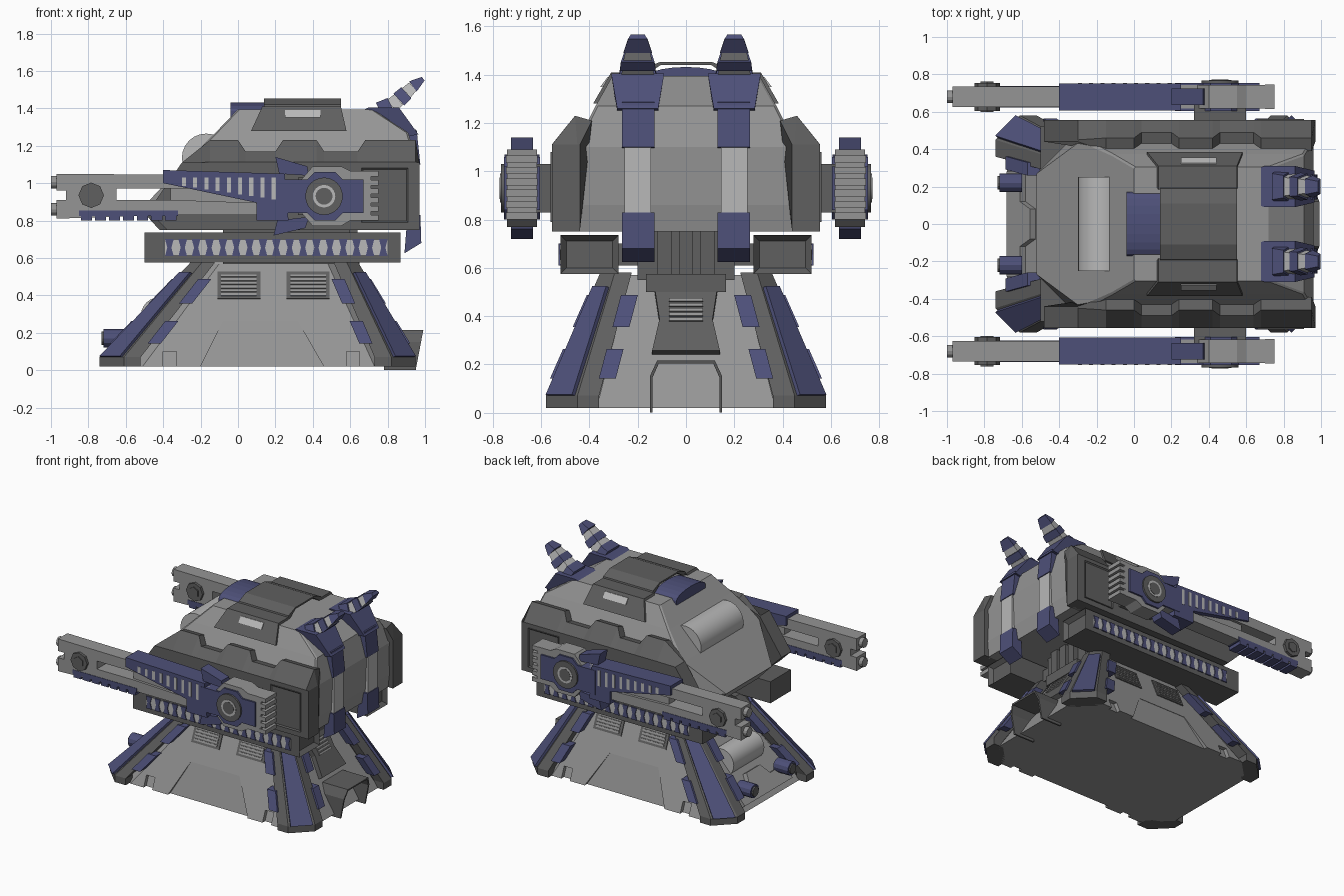
import bpy, bmesh, math
from mathutils import Vector, Matrix

if "Cube" in bpy.data.objects:
    bpy.data.objects.remove(bpy.data.objects["Cube"])

def mat(name, c):
    m = bpy.data.materials.new(name)
    m.diffuse_color = (*c, 1)
    m.use_nodes = True
    m.node_tree.nodes["Principled BSDF"].inputs["Base Color"].default_value = m.diffuse_color
    return m
BLUE = mat("navy", (0.075, 0.08, 0.19))
DARK = mat("dark_grey", (0.115, 0.115, 0.115))
LITE = mat("light_grey", (0.48, 0.48, 0.48))
GREY = mat("mid_grey", (0.30, 0.30, 0.30))

def finish(name, bm, m, mirror):
    me = bpy.data.meshes.new(name)
    bm.to_mesh(me); bm.free()
    o = bpy.data.objects.new(name, me)
    bpy.context.collection.objects.link(o)
    me.materials.append(m)
    if mirror:
        o.modifiers.new("mirror", 'MIRROR').use_axis = (False, True, False)
    return o

def loft(name, loops, m=GREY, mirror=False, inset=None):
    """Closed skin through equal-length loops; inset = (direction, thickness, depth)."""
    bm = bmesh.new()
    rows = [[bm.verts.new(p) for p in l] for l in loops]
    n = len(rows[0])
    for a, b in zip(rows, rows[1:]):
        for i in range(n):
            bm.faces.new((a[i], a[(i+1) % n], b[(i+1) % n], b[i]))
    bm.faces.new(rows[0]); bm.faces.new(rows[-1])
    bmesh.ops.recalc_face_normals(bm, faces=bm.faces)
    if inset:
        d = Vector(inset[0])
        fs = [f for f in bm.faces if f.normal.dot(d) > 0.9]
        bmesh.ops.inset_region(bm, faces=fs, thickness=inset[1], depth=0)
        for v in {v for f in fs for v in f.verts}:
            v.co -= d * inset[2]
    return finish(name, bm, m, mirror)

def plate(name, xz, y0, y1, m=GREY, mirror=True, inset=None):
    return loft(name, [[(x, y, z) for x, z in xz] for y in (y0, y1)], m, mirror, inset)

def box(name, x, y, z, m=GREY, mirror=False, inset=None):
    return loft(name, [[(a, y[0], z[0]), (a, y[1], z[0]), (a, y[1], z[1]), (a, y[0], z[1])] for a in x], m, mirror, inset)

def slab(name, pts, f, out, m=GREY, mirror=False):
    """Flat panel laid on a sloping face through mapping f, raised by vector out."""
    o = Vector(out)
    a = [Vector(f(*p)) for p in pts]
    return loft(name, [[p - o*0.6 for p in a], [p + o for p in a]], m, mirror)

def cyl(name, p, axis, r, d, m=GREY, mirror=False, seg=24):
    bm = bmesh.new()
    bmesh.ops.create_cone(bm, cap_ends=True, segments=seg, radius1=r, radius2=r, depth=d)
    rot = Matrix.Rotation(math.pi/2, 4, 'X' if axis == 'Y' else 'Y')
    bmesh.ops.transform(bm, matrix=Matrix.Translation(p) @ rot, verts=bm.verts)
    if seg > 12:
        for f in bm.faces:
            f.smooth = len(f.verts) == 4
        for e in bm.edges:
            e.smooth = all(f.smooth for f in e.link_faces)
    return finish(name, bm, m, mirror)

rect = lambda a, b, c, d: [(a, c), (b, c), (b, d), (a, d)]

# ---- base: chamfered frustum with notches cut into the long sides
def octo(x0, x1, y, c, z):
    return [(x0+c, -y, z), (x1-c, -y, z), (x1, c-y, z), (x1, y-c, z), (x1-c, y, z), (x0+c, y, z), (x0, y-c, z), (x0, c-y, z)]
base = loft("base_body", [octo(-.68, .90, .54, .17, .02), octo(-.18, .56, .31, .08, .57)])
front = lambda x, z: (x, -.54 + (z-.02)*.23/.55, z)
rear = lambda y, z: (.90 - (z-.02)*.34/.55, y, z)
nose = lambda y, z: (-.68 + (z-.02)*.50/.55, y, z)
cuts = [[(-.21, 0), (-.08, .26), (.32, .26), (.47, 0)], rect(-.40, -.33, 0, .10), rect(.58, .65, 0, .10)]
for i, c in enumerate(cuts):
    k = loft("notch_cutter_%d" % i, [[(x, -.8, z) for x, z in c], [(x, front(x, z)[1] + (.003 if i == 0 and z else .03), z) for x, z in c]], GREY, True)
    k.hide_render = True
    k.display_type = 'WIRE'
    b = base.modifiers.new("notch", 'BOOLEAN')
    b.operation = 'DIFFERENCE'; b.object = k; b.solver = 'EXACT'

# ---- corner legs with blue strips and edge clamps
for tag, s, xb, xt in (("nose", -1, -.74, -.25), ("rear", 1, .95, .64)):
    bot, top = (xb, -.58, .22, .13, .07), (xt, -.355, .13, .06, .58)
    def sec(X, Y, w, c, z):
        return [(X-s*w, Y+.08, z), (X-s*w, Y, z), (X-s*c, Y, z), (X, Y+c, z), (X, Y+w, z), (X-s*.08, Y+w, z)]
    at = lambda t: sec(*[a+(b-a)*t for a, b in zip(bot, top)])
    loft(tag + "_leg", [sec(*bot[:4], .02), at(0), at(1)], DARK, True)
    loops = []
    for t in (.0, .88):
        p, q = Vector(at(t)[2]), Vector(at(t)[3])
        a, b, n = p.lerp(q, .08), p.lerp(q, .92), Vector((s*.012, -.012, .005))
        loops.append([a-n, b-n, b+n, a+n])
    loft(tag + "_leg_strip", loops, BLUE, True)
    for j, (t0, t1) in enumerate(((.14, .38), (.56, .82))):
        l1, l2 = [], []
        for t in (t0, t1):
            x, y, z = at(t)[1]
            l1.append([(x+s*.02, y-.015, z), (x-s*.05, y-.015, z), (x-s*.05, y+.05, z), (x+s*.02, y+.05, z)])
            x, y, z = at(t)[4]
            l2.append([(x+s*.015, y-.02, z), (x+s*.015, y+.05, z), (x-s*.05, y+.05, z), (x-s*.05, y-.02, z)])
        loft("%s_side_clamp_%d" % (tag, j), l1, BLUE, True)
        loft("%s_end_clamp_%d" % (tag, j), l2, BLUE, True)

# ---- side vents
for i, x in enumerate((-.11, .26)):
    slab("vent_frame_%d" % i, rect(x, x+.23, .38, .525), front, (0, -.006, .003), DARK, True)
    for j in range(6):
        z = .395 + j*.02
        slab("vent_slat_%d_%d" % (i, j), rect(x+.02, x+.21, z, z+.012), front, (0, -.012, .005), GREY, True)

# ---- rear of base: upper panel, slats, door hood
slab("rear_panel", [(-.14, .24), (.14, .24), (.11, .37), (.13, .50), (-.13, .50), (-.11, .37)], rear, (.03, 0, .018), DARK)
for j in range(5):
    slab("rear_slat_%d" % j, rect(-.07, .07, .36+j*.02, .372+j*.02), rear, (.036, 0, .022), GREY)
box("rear_ledge", (.45, .65), (-.165, .165), (.50, .575), DARK)
door = [(-.15, 0), (-.15, .15), (-.12, .215), (.12, .215), (.15, .15), (.15, 0),
        (.138, 0), (.138, .147), (.113, .203), (-.113, .203), (-.138, .147), (-.138, 0)]
loft("door_hood", [[(.78, y, z) for y, z in door], [(.95 + z*.19, y, z) for y, z in door]], DARK)
# ---- nose of base: rounded window, crossbar, blue knobs
cyl("base_window", (-.42, 0, .29), 'Y', .10, .36, LITE)
slab("nose_crossbar", [(-.28, .05), (.28, .05), (.28, .13), (.12, .13), (.08, .19), (-.08, .19), (-.12, .13), (-.28, .13)], nose, (-.03, 0, .02), GREY)
cyl("nose_knob", (-.66, -.22, .17), 'X', .05, .12, BLUE, True, 12)
cyl("nose_knob_tip", (-.67, -.22, .17), 'X', .036, .12, DARK, True, 12)

# ---- neck and side rails
box("neck", (-.08, .60), (-.20, .20), (.55, .77), DARK)
box("neck_cross", (-.05, .58), (-.30, .30), (.61, .70), DARK)
for i in range(3):
    box("neck_column_%d" % i, (.58, .64), (-.12+i*.09, -.06+i*.09), (.57, .76), DARK)
box("side_rail", (-.50, .87), (-.52, -.28), (.575, .735), DARK, True, ((1, 0, 0), .035, .03))
box("rail_strip", (-.39, .80), (-.522, -.50), (.615, .695), LITE, True)
for i in range(17):
    x = -.39 + i*.0715
    plate("rail_tooth_%d" % i, [(x, .61), (x+.046, .61), (x+.034, .655), (x+.046, .70), (x, .70), (x+.012, .655)], -.528, -.51, BLUE)

# ---- turret hull
def hull(x0, xs, xb, x1, yf, y, yb, z):
    h = [(x0, -yf, z), (xs, -y, z), (xb, -y, z), (x1, -yb, z)]
    return h + [(a, -b, c) for a, b, c in reversed(h)]
loft("hull", [hull(-.42, -.28, .92, .93, .24, .46, .45, .75), hull(-.52, -.33, .94, .95, .27, .46, .45, .86),
              hull(-.29, -.27, .95, .96, .44, .46, .45, 1.10), hull(-.12, -.11, .90, .91, .365, .375, .365, 1.27),
              hull(.0, .01, .71, .72, .295, .305, .295, 1.395)])
cyl("hull_window", (-.17, 0, 1.135), 'Y', .13, .50, LITE)
arc = [(.17*math.cos(a), 1.385+.047*math.sin(a)) for a in [math.pi*i/10 for i in range(11)]] + [(-.17, 1.22), (.17, 1.22)]
loft("sight_arch", [[(x, y, z) for y, z in arc] for x in (-.04, .15)], BLUE)

# ---- skirts with crenellated top edge
low = [(.97, 1.11), (.97, .75), (-.38, .75), (-.48, .85), (-.30, 1.11)]
xs = [(-.15, 1.23), (.0, 1.23), (.04, 1.17), (.20, 1.17), (.24, 1.23), (.42, 1.23), (.46, 1.17), (.64, 1.17), (.68, 1.23), (.95, 1.23)]
inner = [(x, -.45, z) for x, z in low] + [(x, -.46 if z > 1.2 else -.49, z) for x, z in xs]
outer = [(x, -.555, z) for x, z in low] + [(x, -.555, 1.112) for x, z in xs]
slope = [(x, -.44, z) for x, z in low] + [(x, -.39, z-.02) for x, z in xs]
loft("side_skirt", [slope, inner, outer], DARK, True)
box("skirt_panel", (.66, .91), (-.562, -.54), (.79, 1.08), DARK, True, ((0, -1, 0), .025, .015))

# ---- roof hatch: bent cover plate, side plates and grips
cover = [(-.20, 1.39), (-.19, 1.42), (-.11, 1.452), (.11, 1.452), (.19, 1.42), (.20, 1.39), (.18, 1.39), (.105, 1.44), (-.105, 1.44), (-.18, 1.39)]
loft("roof_hatch", [[(x, y, z) for y, z in cover] for x in (.14, .55)], DARK)
loft("roof_side_plate", [[(.07, y-.01, 1.28), (.58, y-.01, 1.28), (.55, y+.065, 1.41), (.13, y+.065, 1.41)] for y in (-.375, -.25)], DARK, True)
loft("roof_grip", [[(.25, y, 1.35), (.44, y, 1.35), (.44, y+.03, 1.39), (.25, y+.03, 1.39)] for y in (-.355, -.28)], LITE, True)

# ---- back spines: shoulder, strips, claw, banded horn
prof = ((.60, 1.36, .08), (.70, 1.405, .11), (.86, 1.405, .11), (.965, 1.26, .085), (.84, 1.24, .085))
loft("spine_shoulder", [[(x, -.2+k*w, z) for x, z, w in prof] for k in (-1, 1)], BLUE, True)
plate("spine_upper", [(.82, 1.31), (.955, 1.285), (.975, 1.10), (.90, 1.08)], -.265, -.13, BLUE)
plate("spine_strip", [(.90, 1.10), (.97, 1.10), (.97, .82), (.90, .82)], -.255, -.145, LITE)
plate("spine_claw", [(.91, .83), (.975, .83), (.98, .68), (.89, .625), (.90, .75)], -.265, -.13, BLUE)
path = [(.76, 1.385, .05, .10), (.82, 1.415, .045, .085), (.86, 1.447, .043, .075), (.90, 1.483, .04, .07), (.935, 1.517, .034, .06), (.99, 1.558, .012, .04)]
for i, (a, b) in enumerate(zip(path, path[1:])):
    k = 1 if i % 2 == 0 else .85
    d = Vector((b[0]-a[0], 0, b[1]-a[1])).normalized()
    n = Vector((-d.z, 0, d.x))
    loops = []
    for x, z, h, w in (a, b):
        c = Vector((x, -.2, z)); w = Vector((0, w*k, 0))
        loops.append([c-n*h*k-w, c-n*h*k+w, c+n*h*k+w*.7, c+n*h*k-w*.7])
    loft("horn_band_%d" % i, loops, LITE if i % 2 else BLUE, True)

# ---- side guns: forked barrel, muzzles, bolt
plate("gun_barrel", [(-.97, .81), (-.97, .91), (-.92, .91), (-.92, .96), (-.97, .96), (-.97, 1.05), (.25, 1.04), (.25, .97),
                     (-.65, .97), (-.65, .91), (-.35, .91), (.25, .89), (.25, .83), (-.35, .83)], -.735, -.625, GREY)
plate("barrel_core", rect(-.36, .2, .87, 1.0), -.715, -.645, GREY)
for n, z in (("lower", .86), ("upper", 1.005)):
    cyl("muzzle_" + n, (-.97, -.68, z), 'X', .034, .06, GREY, True, 12)
cyl("barrel_bolt", (-.785, -.68, .935), 'Y', .068, .15, DARK, True, 8)
cyl("barrel_bolt_cap", (-.785, -.68, .935), 'Y', .04, .165, DARK, True, 6)
plate("barrel_rail", rect(-.85, -.32, .825, .855), -.738, -.622, BLUE)
for i in range(7):
    x = -.84 + i*.075
    plate("rail_block_%d" % i, rect(x, x+.06, .80, .835), -.738, -.622, BLUE)
# gun cover with slots, pivot housing, flaps
plate("gun_cover", [(-.40, 1.07), (.25, 1.05), (.27, .80), (.10, .80), (.10, .895), (-.40, 1.0)], -.752, -.608, BLUE)
for i in range(9):
    x = -.30 + i*.06
    plate("cover_slot_%d" % i, rect(x, x+.022, 1.0-(x+.4)*.15, 1.03), -.754, -.606, LITE)
plate("gun_tail", [(.24, 1.02), (.34, 1.02), (.40, 1.09), (.55, 1.09), (.60, 1.065), (.71, 1.065), (.71, .80),
                   (.60, .80), (.55, .77), (.40, .77), (.34, .84), (.24, .84)], -.742, -.618, GREY)
for i in range(6):
    plate("tail_rib_%d" % i, rect(.70, .75, .80+i*.047, .83+i*.047), -.745, -.615, GREY)
plate("pivot_housing", [(.22, .84), (.22, 1.02), (.37, 1.02), (.41, 1.06), (.52, 1.06), (.56, 1.02), (.67, 1.02),
                        (.67, .84), (.56, .84), (.52, .80), (.41, .80), (.37, .84)], -.755, -.605, BLUE)
cyl("pivot_disc", (.46, -.68, .93), 'Y', .10, .175, DARK, True)
cyl("pivot_ring", (.46, -.68, .93), 'Y', .06, .18, LITE, True)
cyl("pivot_cap", (.46, -.68, .93), 'Y', .045, .184, DARK, True)
plate("flap_upper", [(.20, 1.14), (.22, 1.05), (.38, 1.04), (.37, 1.09)], -.725, -.635, BLUE)
plate("flap_lower", [(.19, .72), (.21, .80), (.38, .82), (.36, .76)], -.725, -.635, BLUE)
box("gun_axle", (.32, .60), (-.64, -.50), (.83, 1.03), DARK, True)
